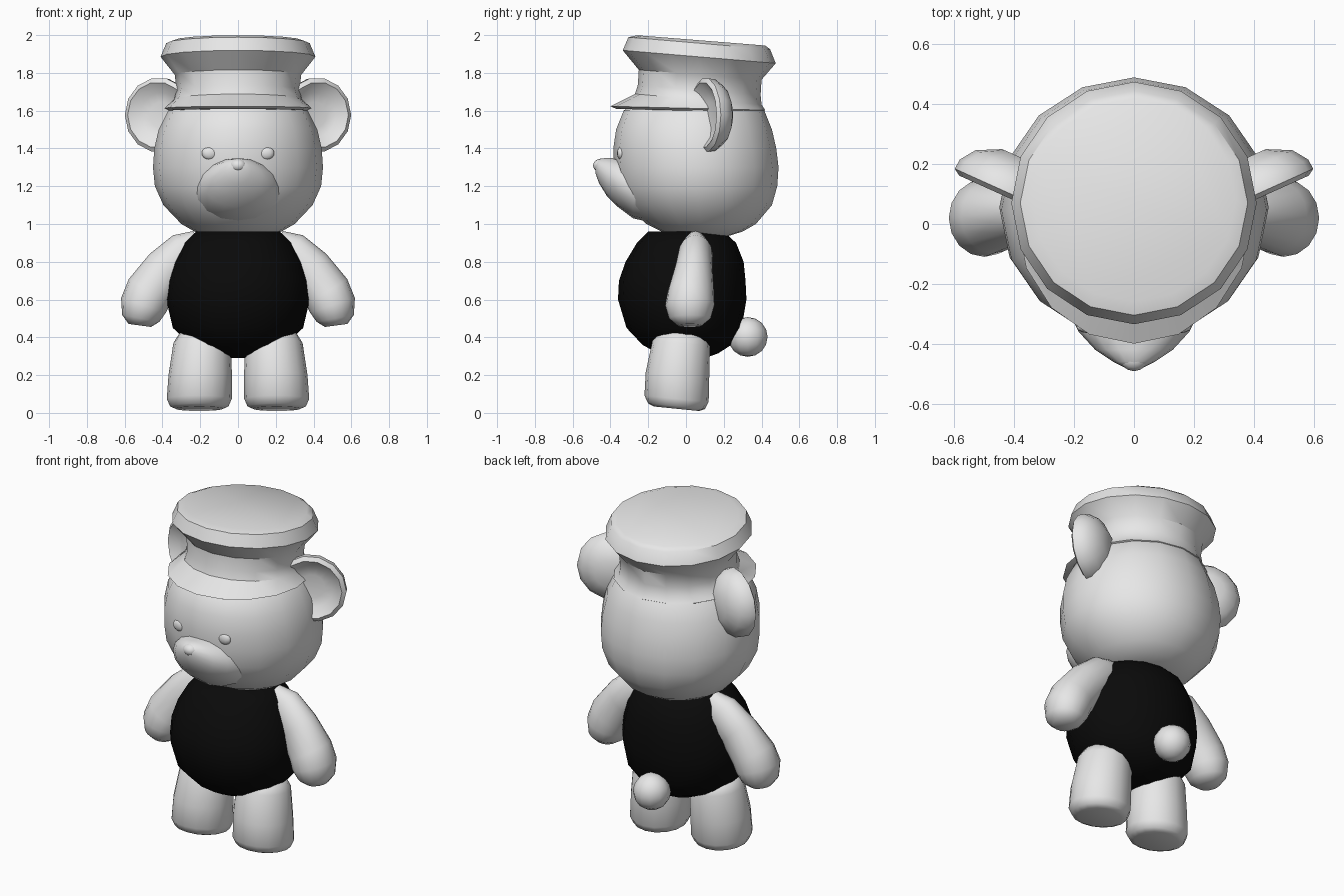
import bpy, bmesh, math
from mathutils import Vector, Matrix


def material(name, value):
    m = bpy.data.materials.new(name)
    m.diffuse_color = (value, value, value, 1)
    return m


GREY = material("soft grey", 0.8)
BLACK = material("black shirt", 0.003)


def finish(bm, name, mat, angle):
    bmesh.ops.recalc_face_normals(bm, faces=bm.faces)
    mesh = bpy.data.meshes.new(name)
    bm.to_mesh(mesh)
    bm.free()
    mesh.materials.append(mat)
    ob = bpy.data.objects.new(name, mesh)
    bpy.context.collection.objects.link(ob)
    bpy.ops.object.select_all(action='DESELECT')
    ob.select_set(True)
    bpy.context.view_layer.objects.active = ob
    bpy.ops.object.shade_smooth_by_angle(angle=math.radians(angle))
    return ob


def loft(name, rings, mat=GREY, n=16, angle=60):
    """Skin a list of elliptical rings: (centre, u half-axis, v half-axis)."""
    bm = bmesh.new()
    loops = []
    for c, u, v in rings:
        loop = []
        for i in range(n):
            a = 2 * math.pi * i / n
            loop.append(bm.verts.new(Vector(c) + Vector(u) * math.cos(a) + Vector(v) * math.sin(a)))
        loops.append(loop)
    for a, b in zip(loops, loops[1:]):
        for i in range(n):
            j = (i + 1) % n
            bm.faces.new((a[i], a[j], b[j], b[i]))
    bm.faces.new(loops[0])
    bm.faces.new(loops[-1])
    return finish(bm, name, mat, angle)


def upright(name, rows, mat=GREY):
    """Rings stacked in z: (z, half width, front y, back y)."""
    return loft(name, [((0, (f + b) / 2, z), (w, 0, 0), (0, (b - f) / 2, 0))
                       for z, w, f, b in rows], mat)


def ball(name, centre, scale):
    bm = bmesh.new()
    mat = Matrix.Translation(centre) @ Matrix.Diagonal((*scale, 1))
    bmesh.ops.create_uvsphere(bm, u_segments=12, v_segments=8, radius=1, matrix=mat)
    return finish(bm, name, GREY, 60)


# Head
upright("head", [
    (0.935, 0.16, -0.06, 0.22), (0.96, 0.23, -0.13, 0.30), (1.00, 0.30, -0.21, 0.37),
    (1.10, 0.395, -0.32, 0.455), (1.20, 0.44, -0.365, 0.483), (1.30, 0.45, -0.38, 0.49),
    (1.40, 0.443, -0.385, 0.478), (1.50, 0.42, -0.37, 0.455), (1.60, 0.37, -0.33, 0.415),
    (1.68, 0.29, -0.22, 0.34)])

# Muzzle and nose
loft("muzzle", [((0, y, z), (rx, 0, 0), (0, 0, rz)) for y, z, rx, rz in [
    (-0.10, 1.17, 0.26, 0.18), (-0.28, 1.19, 0.225, 0.16), (-0.36, 1.22, 0.185, 0.13),
    (-0.42, 1.25, 0.13, 0.10), (-0.46, 1.28, 0.07, 0.065), (-0.48, 1.30, 0.03, 0.03)]])
ball("nose", (0, -0.452, 1.31), (0.045, 0.04, 0.035))

# Peaked hat: tilted crown, waist, band and brim (wide at the front)
loft("hat", [((0, y, z), (rx, 0, 0), (0, ry, ry * slope)) for y, z, rx, ry, slope in [
    (0.08, 1.972, 0.34, 0.34, -0.08), (0.07, 1.957, 0.38, 0.375, -0.085),
    (0.07, 1.885, 0.41, 0.405, -0.085), (0.075, 1.79, 0.335, 0.325, -0.08),
    (0.07, 1.71, 0.325, 0.325, -0.08), (0.065, 1.66, 0.338, 0.335, -0.085),
    (0.01, 1.613, 0.39, 0.41, -0.025), (0.015, 1.60, 0.365, 0.385, -0.025)]], angle=35)

# Body
upright("body", [
    (0.29, 0.06, -0.05, 0.10), (0.315, 0.15, -0.15, 0.17), (0.36, 0.25, -0.23, 0.24),
    (0.45, 0.345, -0.315, 0.295), (0.60, 0.38, -0.36, 0.32), (0.70, 0.37, -0.355, 0.315),
    (0.80, 0.34, -0.32, 0.305), (0.90, 0.285, -0.26, 0.265), (0.96, 0.22, -0.20, 0.20)], BLACK)

# Tail
ball("tail", (0, 0.327, 0.402), (0.105, 0.105, 0.105))

# Arm centre line: x, y, z, radius across, radius in depth
ARM = [(0.20, 0.05, 0.88, 0.09, 0.06), (0.28, 0.05, 0.845, 0.115, 0.09),
       (0.38, 0.04, 0.76, 0.12, 0.10), (0.47, 0.025, 0.64, 0.128, 0.123),
       (0.50, 0.02, 0.57, 0.125, 0.13), (0.515, 0.02, 0.50, 0.10, 0.11),
       (0.52, 0.02, 0.463, 0.06, 0.065)]
# Leg rings: x, y, z, half width, half depth
LEG = [(0.205, -0.05, 0.022, 0.125, 0.12), (0.205, -0.05, 0.035, 0.155, 0.15),
       (0.205, -0.05, 0.075, 0.172, 0.17), (0.20, -0.045, 0.20, 0.168, 0.168),
       (0.19, -0.025, 0.37, 0.152, 0.152), (0.185, -0.02, 0.43, 0.12, 0.12)]
# Ear rings from the hollow front to the rounded back: offset, radius
EAR = [(-0.05, 0.07), (-0.04, 0.12), (0.0, 0.175), (-0.015, 0.198),
       (-0.05, 0.195), (-0.10, 0.16), (-0.14, 0.08)]

for s, side in ((-1, "left"), (1, "right")):
    rings = []
    for i, (x, y, z, r, d) in enumerate(ARM):
        a, b = ARM[max(i - 1, 0)], ARM[min(i + 1, len(ARM) - 1)]
        t = Vector((b[0] - a[0], b[2] - a[2])).normalized()
        rings.append(((s * x, y, z), (-s * t.y * r, 0, t.x * r), (0, d, 0)))
    loft(side + "_arm", rings)

    # Soles slope up slightly towards the front
    loft(side + "_leg", [((s * x, y, z), (rx, 0, 0), (0, ry, -0.1 * ry))
                         for x, y, z, rx, ry in LEG])

    loft(side + "_ear", [((s * (0.425 + 0.41 * o), 0.09 - 0.91 * o, 1.577),
                          (s * 0.91 * r, 0.41 * r, 0), (0, 0, r)) for o, r in EAR], n=14)

    ball(side + "_eye", (s * 0.15, -0.345, 1.375), (0.042, 0.02, 0.035))
